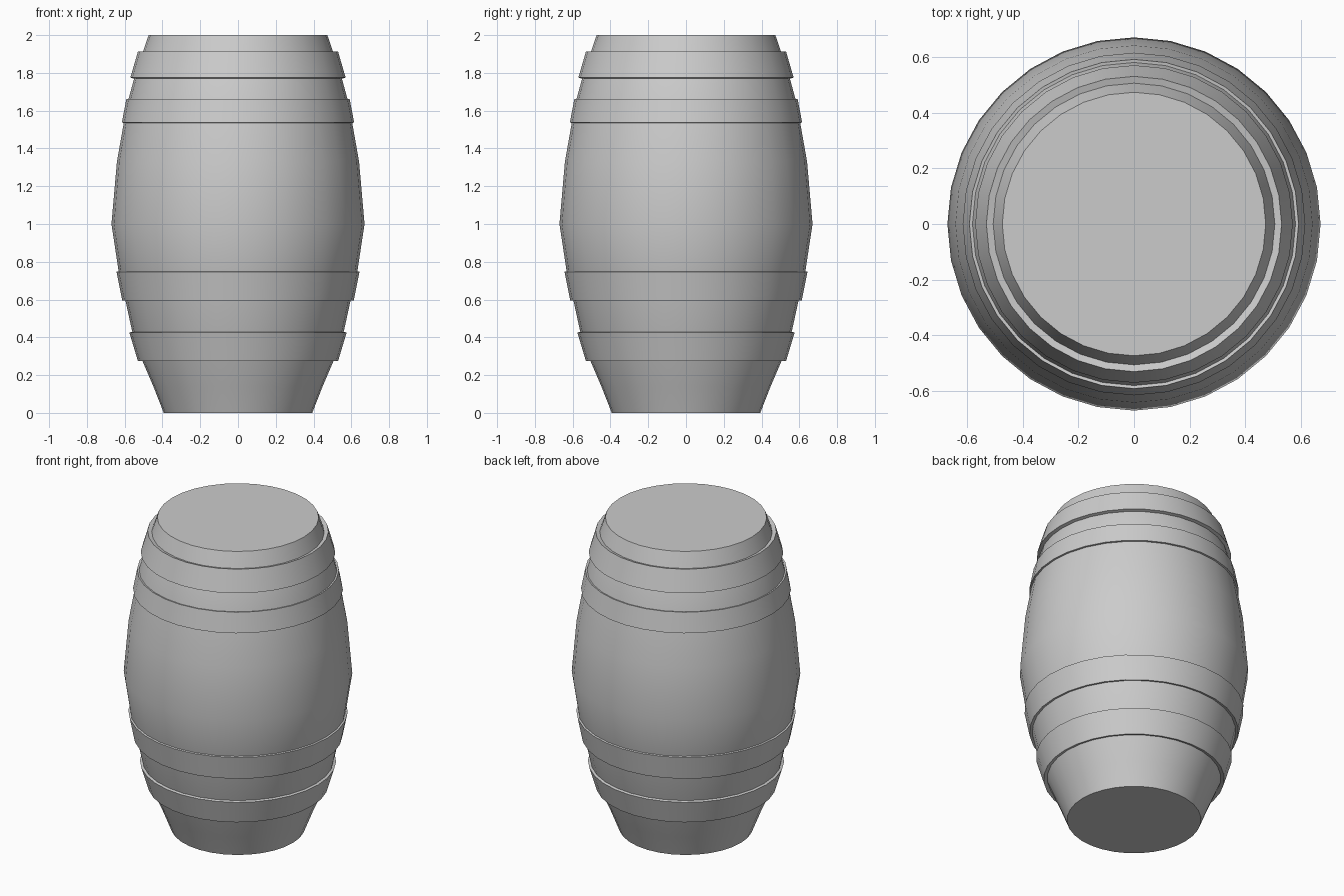
import bpy, bmesh
from math import sin, cos, pi, radians
from mathutils import Vector

if "Cube" in bpy.data.objects:
    bpy.data.objects.remove(bpy.data.objects["Cube"])

SIDES = 32


def lathe(name, profile, closed=False):
    """Revolve (radius, z) points about z; closed makes a ring, otherwise the ends are capped."""
    bm = bmesh.new()
    rings = [[bm.verts.new((r * cos(2 * pi * i / SIDES), r * sin(2 * pi * i / SIDES), z))
              for i in range(SIDES)] for r, z in profile]
    pairs = list(zip(rings, rings[1:]))
    if closed:
        pairs.append((rings[-1], rings[0]))
    else:
        bm.faces.new(rings[0])
        bm.faces.new(rings[-1])
    for a, b in pairs:
        for i in range(SIDES):
            j = (i + 1) % SIDES
            bm.faces.new((a[i], a[j], b[j], b[i]))
    bmesh.ops.recalc_face_normals(bm, faces=bm.faces)
    mesh = bpy.data.meshes.new(name)
    bm.to_mesh(mesh)
    bm.free()
    obj = bpy.data.objects.new(name, mesh)
    bpy.context.collection.objects.link(obj)
    bpy.context.view_layer.objects.active = obj
    obj.select_set(True)
    bpy.ops.object.shade_smooth_by_angle(angle=radians(35))
    obj.select_set(False)
    return obj


def hoop(name, r0, z0, r1, z1, thick=0.03):
    """Band from outer bottom edge to outer top edge, thickened square to its slope."""
    low, high = Vector((r0, z0)), Vector((r1, z1))
    along = (high - low).normalized()
    inward = Vector((-along.y, along.x)) * thick
    lathe(name, [low, high, high + inward, low + inward], closed=True)


# bulging stave body with flat ends
lathe("barrel_body", [(0.393, 0), (0.448, 0.14), (0.508, 0.28), (0.56, 0.43), (0.597, 0.6),
                      (0.632, 0.75), (0.67, 1.0), (0.641, 1.33), (0.604, 1.54), (0.58, 1.66),
                      (0.55, 1.77), (0.504, 1.91), (0.473, 2.0)])

# four hoops
hoop("lower_end_hoop", 0.53, 0.275, 0.575, 0.425)
hoop("lower_belly_hoop", 0.613, 0.595, 0.643, 0.747)
hoop("upper_belly_hoop", 0.615, 1.537, 0.591, 1.662)
hoop("upper_end_hoop", 0.57, 1.775, 0.53, 1.912)
